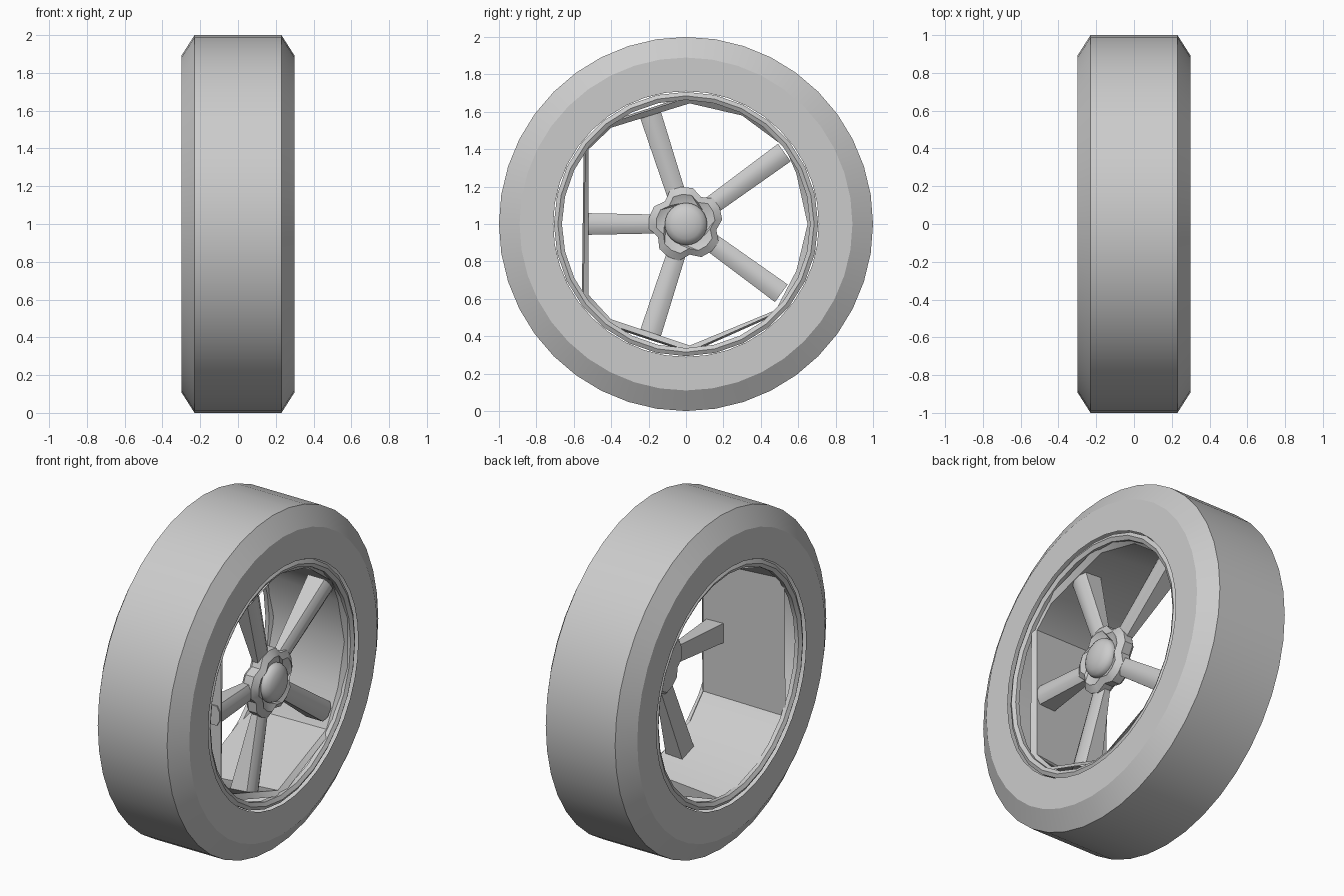
import bpy, math
from math import sin, cos, radians, tau

if "Cube" in bpy.data.objects:
    bpy.data.objects.remove(bpy.data.objects["Cube"])


def make(name, verts, faces, angle=30):
    me = bpy.data.meshes.new(name)
    me.from_pydata(verts, [], faces)
    me.update()
    ob = bpy.data.objects.new(name, me)
    bpy.context.collection.objects.link(ob)
    bpy.context.view_layer.objects.active = ob
    ob.select_set(True)
    bpy.ops.object.mode_set(mode='EDIT')
    bpy.ops.mesh.select_all(action='SELECT')
    bpy.ops.mesh.normals_make_consistent(inside=False)
    bpy.ops.object.mode_set(mode='OBJECT')
    bpy.ops.object.shade_smooth_by_angle(angle=radians(angle))
    ob.select_set(False)
    return ob


def ring(x, r, n):
    return [(x, r * cos(tau * i / n), 1 + r * sin(tau * i / n)) for i in range(n)]


def loft(name, rings, wrap=False, caps=False, angle=30):
    """Skin equal-length loops of points one to the next."""
    n, m = len(rings[0]), len(rings)
    verts = [p for r in rings for p in r]
    faces = []
    for j in range(m if wrap else m - 1):
        a, b = j * n, (j + 1) % m * n
        faces += [(a + i, a + (i + 1) % n, b + (i + 1) % n, b + i) for i in range(n)]
    if caps:
        faces += [tuple(range(n)), tuple(range((m - 1) * n, m * n))]
    return make(name, verts, faces, angle)


# tyre with bevelled shoulders
profile = [(-.3, .71), (-.3, .89), (-.23, 1), (.23, 1), (.3, .89), (.3, .71)]
loft("tyre", [ring(x, r, 40) for x, r in profile])

# rounded rim lips on both sides
for side, name in ((1, "outer_lip"), (-1, "inner_lip")):
    tube = [(side * (.27 + .025 * cos(tau * k / 6)), .685 + .025 * sin(tau * k / 6))
            for k in range(6)]
    loft(name, [ring(x, r, 28) for x, r in tube], wrap=True, angle=50)

# faceted barrel: wide at the back, uneven polygon at the spoke side
poly = [(.65, 0), (.59, .27), (.53, .41), (.30, .58), (.02, .645), (-.40, .515),
        (-.52, .40), (-.52, -.38), (-.40, -.51), (.02, -.65), (.48, -.46), (.59, -.25)]
front = [(.25, y, 1 + z) for y, z in poly]


def outward(x, r):
    return [(x, y * r / math.hypot(y, z), 1 + z * r / math.hypot(y, z)) for y, z in poly]


loft("rim_barrel", [outward(-.27, .69), front, outward(.275, .68)], angle=35)

# five tapered spokes, deeper toward the rim
for k, tip in enumerate((.65, .63, .53, .63, .63)):
    a = radians(36 + 72 * k)
    sections = []
    for r, xb, xf, w in ((.13, .17, .22, .05), (tip, .12, .25, .058)):
        sec = []
        for x, t in ((xb, -w), (xf - .02, -w), (xf, -w * .4),
                     (xf, w * .4), (xf - .02, w), (xb, w)):
            sec.append((x, r * cos(a) - t * sin(a), 1 + r * sin(a) + t * cos(a)))
        sections.append(sec)
    loft("spoke_%d" % (k + 1), sections, caps=True, angle=40)


# scalloped hub collar
def petals(x, s):
    radii = (.2, .2, .165, .195)
    return [(x, s * radii[i % 4] * cos(tau * i / 20 + radians(25)),
             1 + s * radii[i % 4] * sin(tau * i / 20 + radians(25))) for i in range(20)]


loft("hub_collar", [petals(.15, .9), petals(.17, 1), petals(.225, 1), petals(.25, .8),
                    ring(.23, .115, 20)], caps=True)

# domed centre cap
cap = [ring(.22, .113, 24)] + [
    ring(.24 + .05 * sin(radians(t)), .113 * cos(radians(t)), 24) for t in (0, 22, 45, 65, 82)]
loft("centre_cap", cap, caps=True, angle=45)
